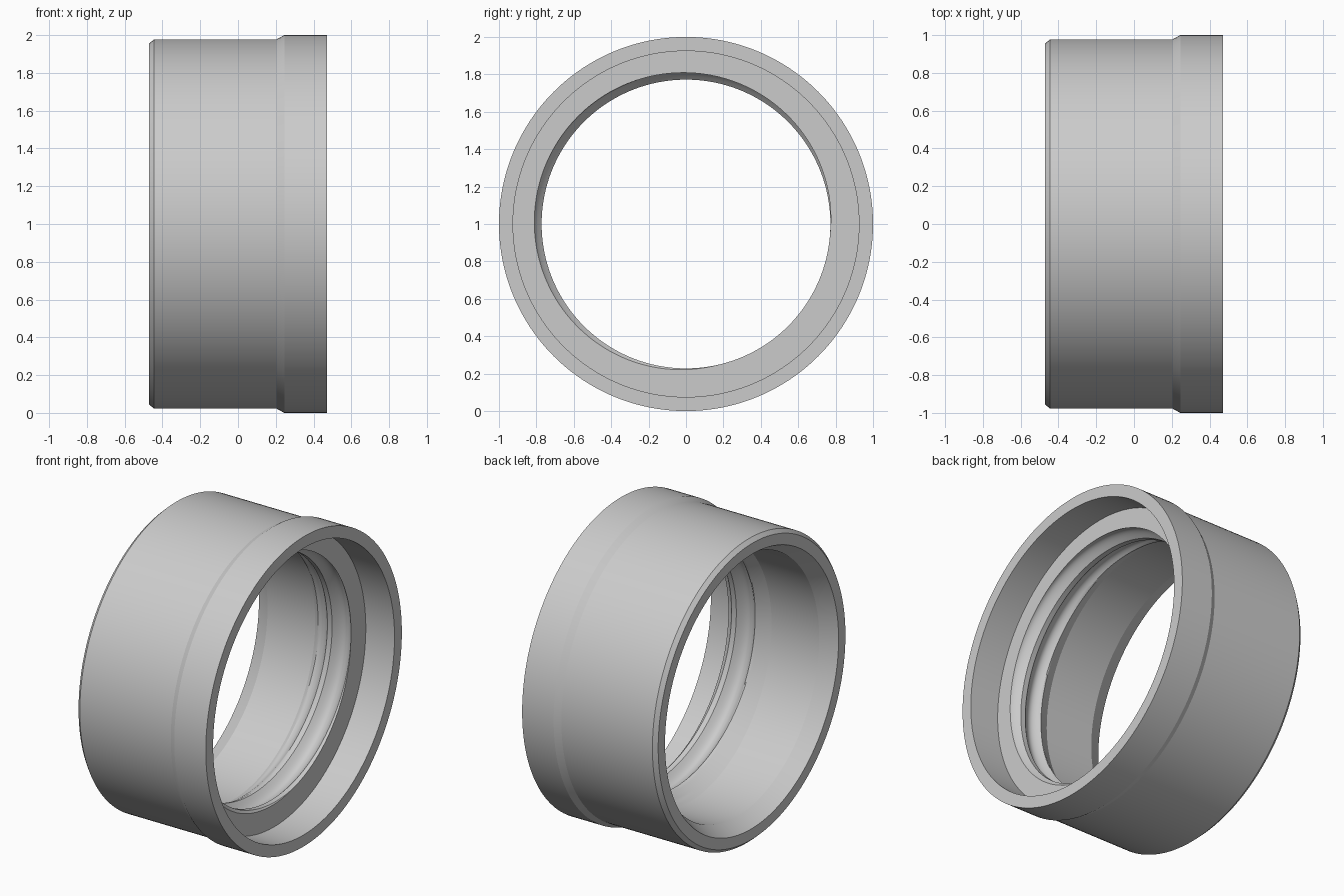
import bpy, bmesh
from math import cos, sin, pi, radians, floor

if "Cube" in bpy.data.objects:
    bpy.data.objects.remove(bpy.data.objects["Cube"])

SEG = 192
SHOULDER, BORE_END = 0.265, -0.03      # x limits of the threaded zone
BORE, CREST, DEPTH, PITCH = 0.83, 0.772, 0.043, 0.17
PHASE = radians(140) / (2 * pi)        # groove centre at the shoulder, in turns
WIDTH = 0.8                            # groove width as a share of the pitch
# Row positions across one pitch: rounded groove, then flat crest
ROWS = [WIDTH * (i / 16 - 0.5) for i in range(17)] + [0.45, 0.5, 0.55]
N = len(ROWS)

bm = bmesh.new()
pool = {}


def vert(x, r, k):
    # Shared vertex at distance r from the axis
    key = (round(x, 5), round(r, 5), k % SEG)
    if key not in pool:
        a = 2 * pi * k / SEG
        pool[key] = bm.verts.new((x, r * cos(a), 1 + r * sin(a)))
    return pool[key]


def face(corners):
    corners = list(dict.fromkeys(corners))
    if len(corners) > 2 and not bm.faces.get(corners):
        bm.faces.new(corners)


def thread_vert(row, k):
    # Vertex on a helical row, clamped to the ends of the threaded zone
    turn = row // N + ROWS[row % N] + k / SEG - PHASE
    x = min(SHOULDER, max(BORE_END, SHOULDER + PITCH * turn))
    u = (x - SHOULDER) / PITCH - k / SEG + PHASE
    u -= floor(u + 0.5)
    groove = cos(pi * u / WIDTH) if abs(u) < WIDTH / 2 else 0.0
    lead_in = BORE - 0.57 * (x - BORE_END)
    return vert(x, max(CREST + DEPTH * groove, lead_in), k)


# Internal thread with a conical lead-in
for row in range(-4 * N, 3 * N):
    for k in range(SEG):
        face([thread_vert(row, k), thread_vert(row, k + 1),
              thread_vert(row + 1, k + 1), thread_vert(row + 1, k)])

# Plain bore, flared mouth, outer skin, right rim and socket wall: (x, radius)
profile = [(BORE_END, BORE), (-0.37, BORE), (-0.47, 0.885), (-0.47, 0.955),
           (-0.445, 0.978), (0.205, 0.978), (0.245, 1.0), (0.47, 1.0),
           (0.47, 0.925), (SHOULDER, 0.925)]
for (x0, r0), (x1, r1) in zip(profile, profile[1:]):
    for k in range(SEG):
        face([vert(x0, r0, k), vert(x0, r0, k + 1),
              vert(x1, r1, k + 1), vert(x1, r1, k)])

# Shoulder face between socket wall and the start of the thread
for k in range(SEG):
    face([vert(SHOULDER, 0.925, k), vert(SHOULDER, 0.925, k + 1),
          thread_vert(3 * N, k + 1), thread_vert(3 * N, k)])
bmesh.ops.recalc_face_normals(bm, faces=bm.faces)

mesh = bpy.data.meshes.new("threaded_collar")
bm.to_mesh(mesh)
bm.free()
collar = bpy.data.objects.new("threaded_collar", mesh)
bpy.context.collection.objects.link(collar)
bpy.context.view_layer.objects.active = collar
collar.select_set(True)
bpy.ops.object.shade_smooth_by_angle(angle=radians(25))
